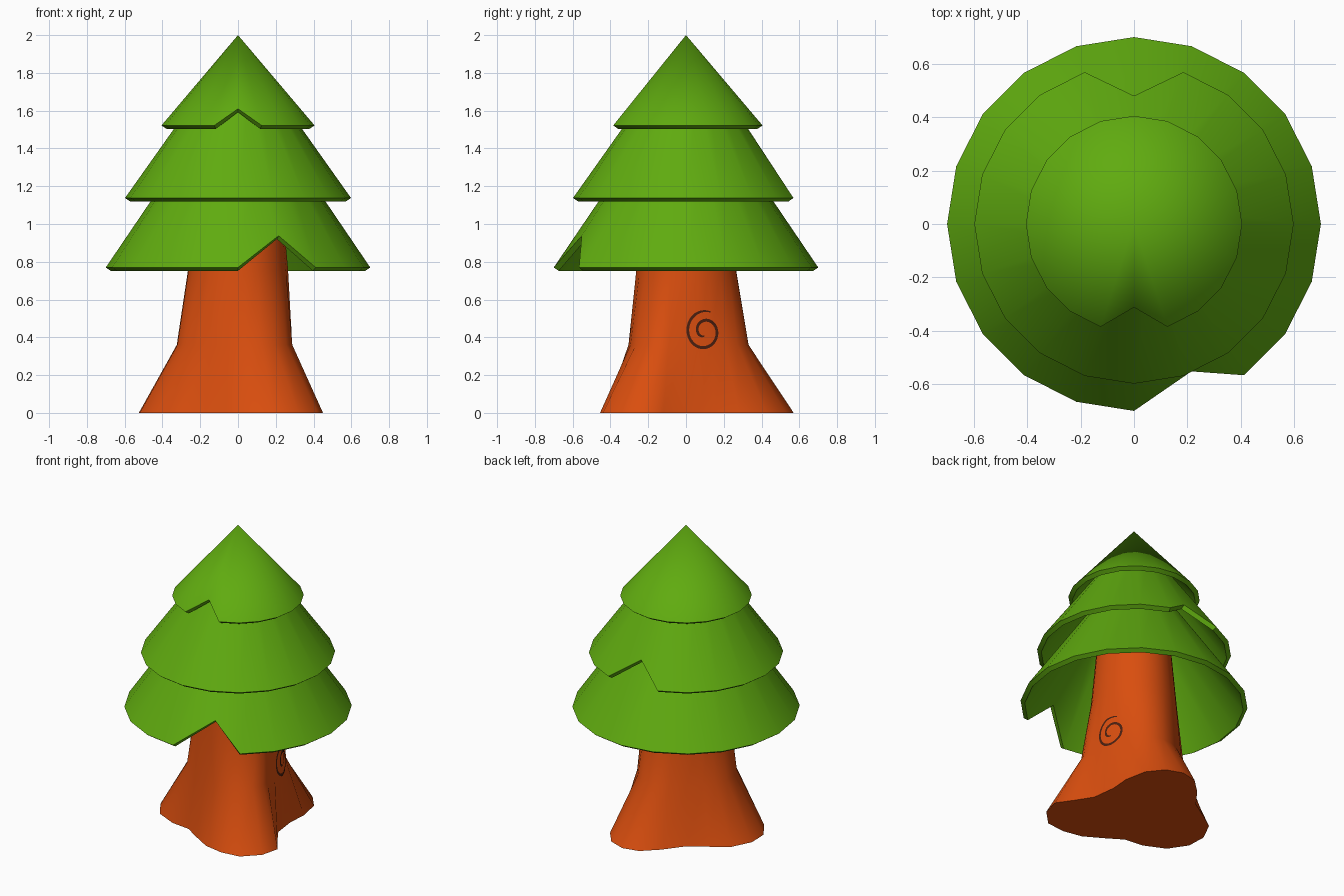
import bpy, bmesh, math
from mathutils import Vector
from mathutils.bvhtree import BVHTree

if "Cube" in bpy.data.objects:
    bpy.data.objects.remove(bpy.data.objects["Cube"])

SIDES = 20


def material(name, rgb):
    m = bpy.data.materials.new(name)
    m.diffuse_color = (*rgb, 1)
    m.use_nodes = True
    m.node_tree.nodes["Principled BSDF"].inputs["Base Color"].default_value = m.diffuse_color
    return m


GREEN = material("leaf green", (0.117, 0.41, 0.005))
BARK = material("orange bark", (0.70, 0.076, 0.0045))
BROWN = material("dark brown", (0.07, 0.014, 0.005))


def finish(bm, name, mat, angle=40, normals=True):
    if normals:
        bmesh.ops.recalc_face_normals(bm, faces=bm.faces)
    me = bpy.data.meshes.new(name)
    bm.to_mesh(me)
    bm.free()
    ob = bpy.data.objects.new(name, me)
    bpy.context.collection.objects.link(ob)
    me.materials.append(mat)
    bpy.ops.object.select_all(action='DESELECT')
    bpy.context.view_layer.objects.active = ob
    ob.select_set(True)
    bpy.ops.object.shade_smooth_by_angle(angle=math.radians(angle))
    return ob


def bridge(bm, a, b):
    n = len(a)
    for i in range(n):
        bm.faces.new((a[i], a[(i + 1) % n], b[(i + 1) % n], b[i]))


def fan(bm, ring, point):
    c = bm.verts.new(point)
    n = len(ring)
    for i in range(n):
        bm.faces.new((ring[i], ring[(i + 1) % n], c))


# Foliage tier: hollow cone shell whose rim has one notch pulled up
def tier(name, rim_r, rim_z, top_r, top_z, notch_index, notch):
    bm = bmesh.new()

    def ring(r, z):
        return [bm.verts.new((r * math.cos(i * math.tau / SIDES),
                              r * math.sin(i * math.tau / SIDES), z))
                for i in range(SIDES)]

    outer, inner = ring(rim_r, rim_z), ring(rim_r - 0.026, rim_z - 0.018)
    p = Vector(notch)
    radial = Vector((p.x, p.y, 0)).normalized()
    outer[notch_index].co = p
    inner[notch_index].co = p - radial * 0.026 - Vector((0, 0, 0.018))
    bridge(bm, outer, inner)
    if top_r > 0:
        outer_top, inner_top = ring(top_r, top_z), ring(top_r - 0.026, top_z - 0.018)
        bridge(bm, outer, outer_top)
        bridge(bm, inner, inner_top)
        bridge(bm, outer_top, inner_top)
    else:
        fan(bm, outer, (0, 0, top_z))
        fan(bm, inner, (0, 0, top_z - 0.045))
    return finish(bm, name, GREEN)


tier("lower_foliage", 0.70, 0.77, 0.30, 1.36, 16, (0.215, -0.552, 0.938))
tier("middle_foliage", 0.598, 1.138, 0.20, 1.70, 5, (0, 0.48, 1.265))
tier("top_foliage", 0.405, 1.522, 0, 2.0, 15, (0, -0.312, 1.61))

# Trunk: three-lobed root outline blending up to a round tapered stem
roots = [(.31, -.01), (.30, .07), (.29, .15), (.30, .28), (.27, .43), (.19, .53),
         (.08, .57), (-.03, .545), (-.13, .45), (-.23, .32), (-.35, .245),
         (-.46, .17), (-.525, .04), (-.52, -.09), (-.44, -.21), (-.30, -.275),
         (-.17, -.29), (-.06, -.36), (.06, -.43), (.19, -.455), (.32, -.44),
         (.42, -.34), (.45, -.22), (.38, -.12)]
bm = bmesh.new()


def trunk_ring(z, radius):
    out = []
    for x, y in roots:
        r = math.hypot(x, y)
        k = radius(r) / r
        out.append(bm.verts.new((x * k, y * k, z)))
    return out


rings = [trunk_ring(0, lambda r: r),
         trunk_ring(0.36, lambda r: 0.225 + 0.19 * r),
         trunk_ring(0.76, lambda r: 0.265),
         trunk_ring(1.15, lambda r: 0.23)]
for a, b in zip(rings, rings[1:]):
    bridge(bm, a, b)
fan(bm, rings[0], (0, 0, 0))
fan(bm, rings[-1], (0, 0, 1.15))
bmesh.ops.recalc_face_normals(bm, faces=bm.faces)
surface = BVHTree.FromBMesh(bm)
finish(bm, "trunk", BARK, 45)

# Spiral marking: thin strip laid on the right side of the trunk
bm = bmesh.new()
STEPS, prev = 70, None
for i in range(STEPS + 1):
    t = i / STEPS
    ang = math.radians(70 + 560 * t)
    r = 0.108 - 0.083 * t ** 1.3
    w = 0.008 * min(1, 0.4 + 6 * t, 0.4 + 6 * (1 - t))
    pair = []
    for rr in (r - w, r + w):
        y, z = 0.098 + rr * math.cos(ang) * 0.9, 0.432 + rr * math.sin(ang)
        hit = surface.ray_cast(Vector((2, y, z)), Vector((-1, 0, 0)))[0]
        pair.append(bm.verts.new((hit.x + 0.004, y, z)))
    if prev:
        bm.faces.new((prev[0], prev[1], pair[1], pair[0]))
    prev = pair
finish(bm, "spiral_marking", BROWN, 40, normals=False)
